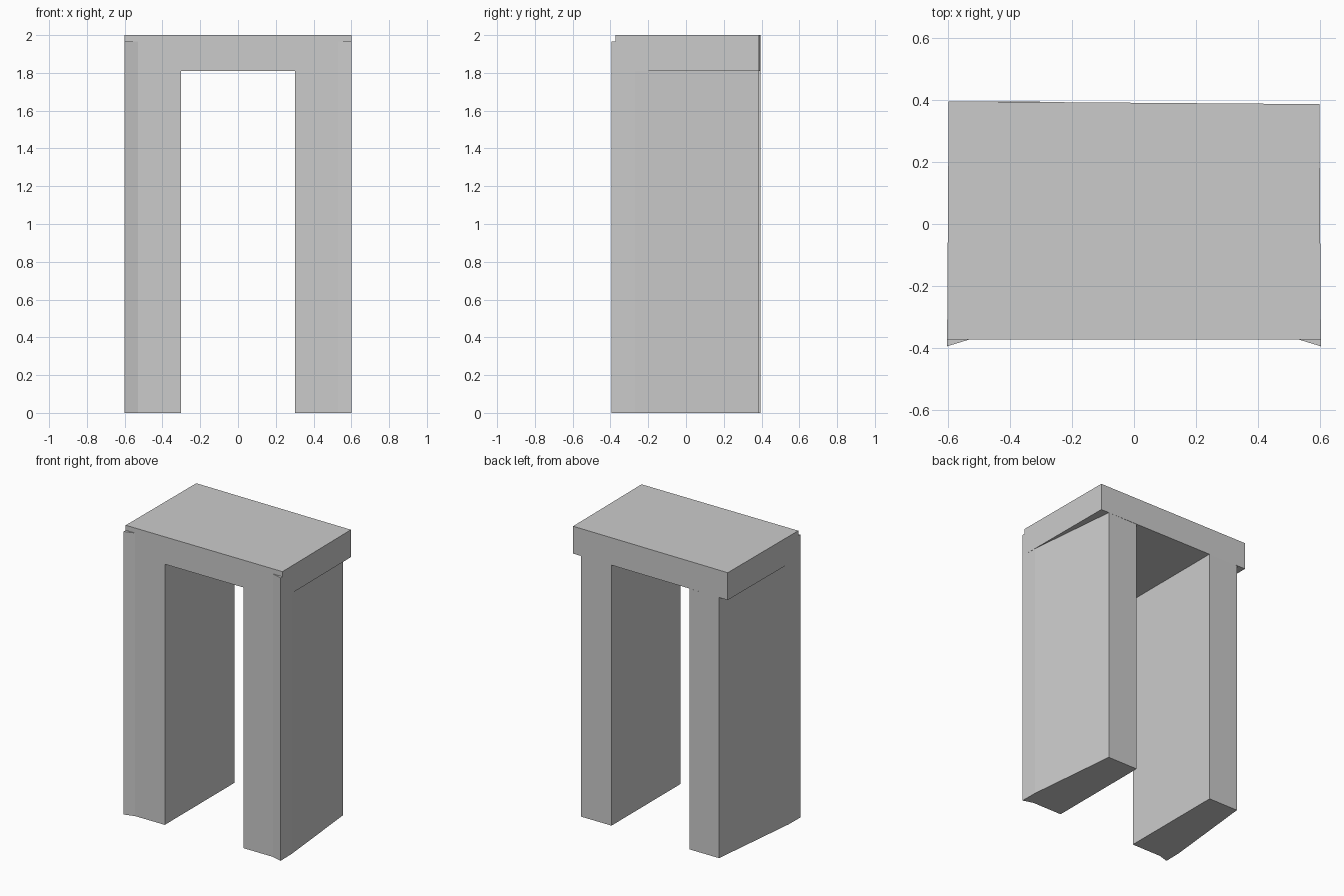
import bpy, bmesh

cube = bpy.data.objects.get("Cube")
if cube:
    bpy.data.objects.remove(cube, do_unlink=True)

# Single stone colour
GREY = (0.6, 0.6, 0.6, 1)
stone = bpy.data.materials.new("light grey stone")
stone.use_nodes = True
stone.diffuse_color = GREY
stone.node_tree.nodes["Principled BSDF"].inputs["Base Color"].default_value = GREY

FRONT, BEAM_BOTTOM, EAR_TOP, TOP = -0.372, 1.81, 1.965, 2.0


def prism(name, outline, z0, z1):
    """Extrude a plan outline between two heights."""
    bm = bmesh.new()
    face = bm.faces.new([bm.verts.new((x, y, z0)) for x, y in outline])
    new = bmesh.ops.extrude_face_region(bm, geom=[face])["geom"]
    verts = [v for v in new if isinstance(v, bmesh.types.BMVert)]
    bmesh.ops.translate(bm, vec=(0, 0, z1 - z0), verts=verts)
    bmesh.ops.recalc_face_normals(bm, faces=bm.faces)
    mesh = bpy.data.meshes.new(name)
    bm.to_mesh(mesh)
    bm.free()
    mesh.materials.append(stone)
    obj = bpy.data.objects.new(name, mesh)
    bpy.context.collection.objects.link(obj)
    return obj


# Top beam, its back edge slightly skewed
prism("top_beam", [(-0.602, FRONT), (0.602, FRONT), (0.597, 0.386), (-0.597, 0.395)],
      BEAM_BOTTOM, TOP)

for side, s, back_x, back_y in (("left", 1, 0.535, 0.386), ("right", -1, 0.53, 0.394)):
    # Pillar tapering to the back, with a flared front outer corner
    plan = [(0.302, FRONT), (0.53, FRONT), (0.602, -0.394),
            (0.6, -0.27), (back_x, back_y), (0.302, back_y)]
    prism(side + "_pillar", [(s * x, y) for x, y in plan], 0, BEAM_BOTTOM)
    # Flared corner continuing up the front of the beam
    ear = [(0.53, FRONT), (0.602, -0.394), (0.602, FRONT)]
    prism(side + "_corner_flare", [(s * x, y) for x, y in ear], BEAM_BOTTOM, EAR_TOP)
